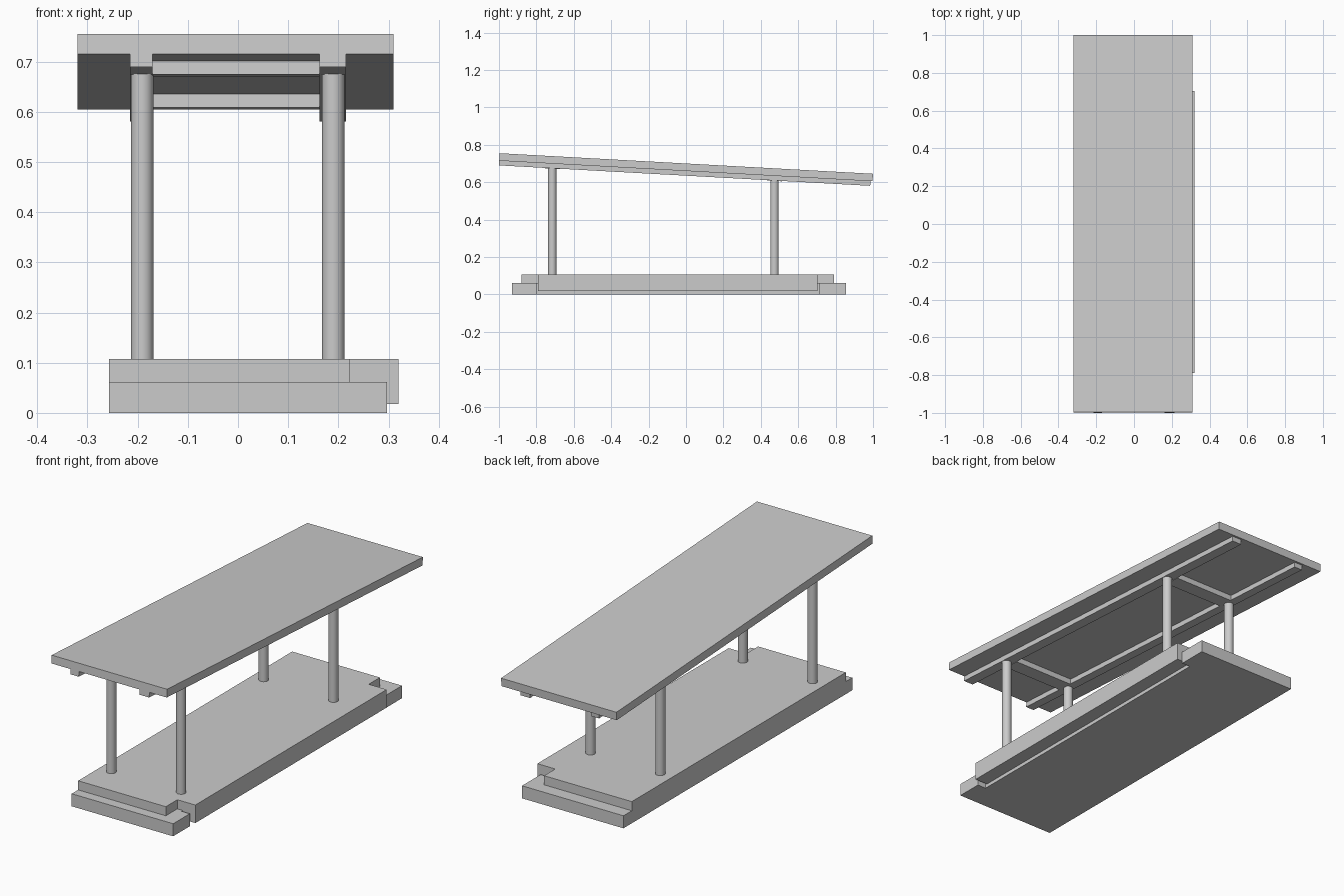
import bpy, bmesh, math
from mathutils import Matrix, Vector

if "Cube" in bpy.data.objects:
    bpy.data.objects.remove(bpy.data.objects["Cube"])


def prism(name, outline, z0, z1, matrix=None):
    """Extrude a flat x/y outline from z0 to z1."""
    bm = bmesh.new()
    face = bm.faces.new([bm.verts.new((x, y, z0)) for x, y in outline])
    ext = bmesh.ops.extrude_face_region(bm, geom=[face])
    verts = [v for v in ext["geom"] if isinstance(v, bmesh.types.BMVert)]
    bmesh.ops.translate(bm, verts=verts, vec=Vector((0, 0, z1 - z0)))
    bmesh.ops.recalc_face_normals(bm, faces=bm.faces)
    mesh = bpy.data.meshes.new(name)
    bm.to_mesh(mesh)
    bm.free()
    obj = bpy.data.objects.new(name, mesh)
    bpy.context.collection.objects.link(obj)
    if matrix:
        obj.matrix_world = matrix
    return obj


def box(name, x0, x1, y0, y1, z0, z1, matrix=None):
    return prism(name, [(x0, y0), (x1, y0), (x1, y1), (x0, y1)], z0, z1, matrix)


# Stepped base: lower slab with recessed right edge, upper slab, platform edge
prism("lower_slab", [(-0.257, -0.93), (0.297, -0.93), (0.297, -0.80), (0.25, -0.80),
                     (0.25, 0.71), (0.297, 0.71), (0.297, 0.855), (-0.257, 0.855)], 0, 0.062)
box("upper_slab", -0.257, 0.222, -0.88, 0.79, 0.062, 0.107)
box("platform_edge", 0.222, 0.32, -0.79, 0.703, 0.018, 0.107)

# Sloping roof: local z = 0 is its top surface
SLOPE = 0.055
tilt = Matrix.Translation((0, 0, 0.70)) @ Matrix.Rotation(-math.atan(SLOPE), 4, 'X')
box("roof", -0.32, 0.31, -0.998, 1.001, -0.04, 0, tilt)

# Long beams under the roof
box("left_beam", -0.215, -0.17, -0.998, 0.99, -0.065, -0.04, tilt)
box("right_beam", 0.162, 0.215, -0.998, 0.99, -0.065, -0.04, tilt)

# Cross beams and round posts, one pair per row
for row, y in (("front", -0.715), ("back", 0.473)):
    box(row + "_cross_beam", -0.17, 0.162, y - 0.035, y + 0.045, -0.067, -0.04, tilt)
    top = 0.635 - SLOPE * y + 0.008
    for side, x in (("left", -0.191), ("right", 0.19)):
        bpy.ops.mesh.primitive_cylinder_add(vertices=32, radius=0.0225, depth=top - 0.1,
                                            location=(x, y, (top + 0.1) / 2))
        bpy.context.object.name = f"{row}_{side}_post"
        bpy.ops.object.shade_smooth_by_angle()
